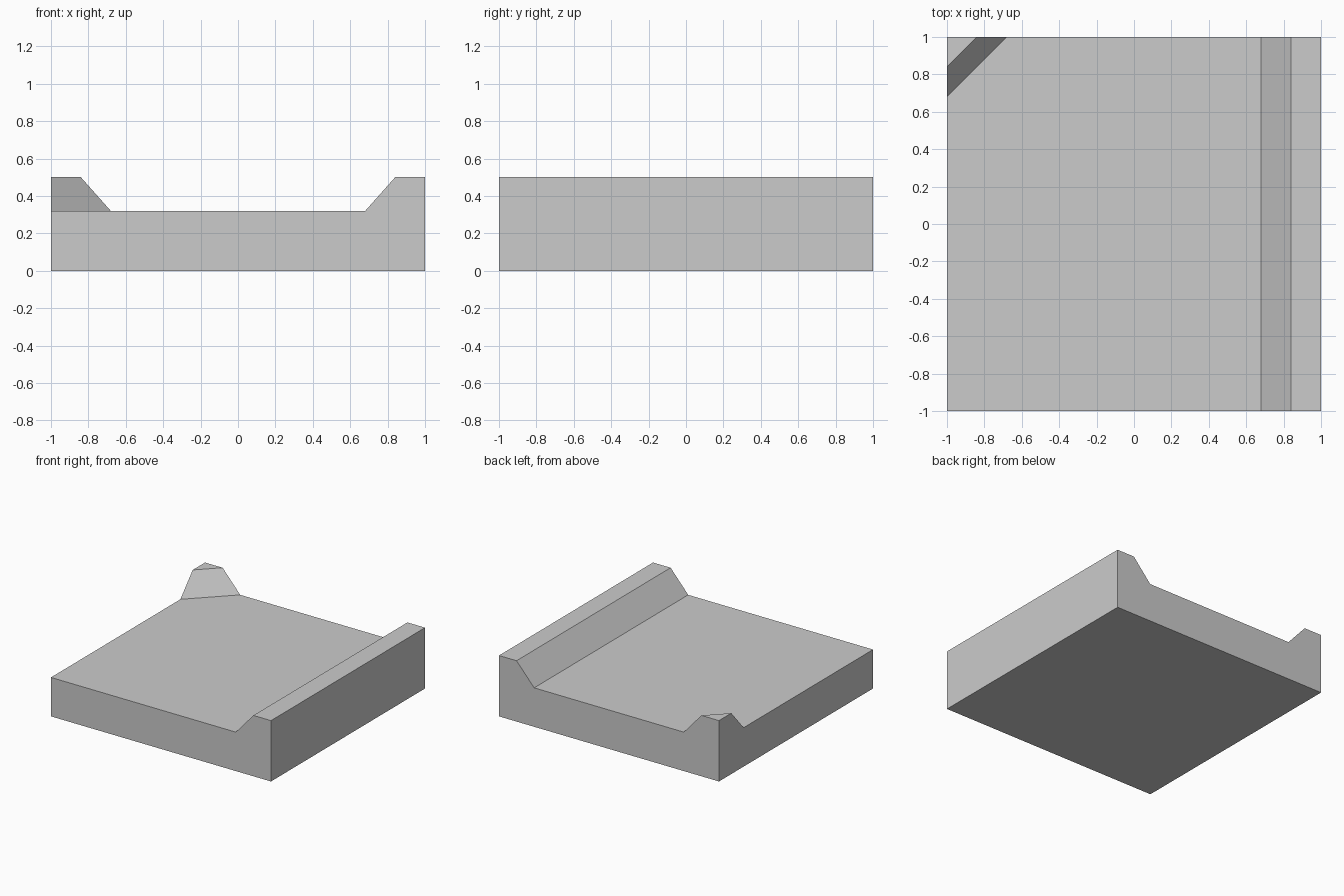
import bpy
import bmesh

cube = bpy.data.objects.get("Cube")
if cube:
    bpy.data.objects.remove(cube, do_unlink=True)

HALF, FLOOR, TOP = 1.0, 0.32, 0.5
FOOT, SLOPE = 0.32, 0.16 / (TOP - FLOOR)   # width at the floor, inset per unit height
REACH = 1.2                                # cutter overshoot past the block

# Plain grey material
grey = bpy.data.materials.new("light_grey")
grey.use_nodes = True
colour = (0.6, 0.6, 0.6, 1)
grey.diffuse_color = colour
grey.node_tree.nodes["Principled BSDF"].inputs["Base Color"].default_value = colour


def loft(name, bottom, top, z0, z1):
    """Closed solid between two matching outlines."""
    bm = bmesh.new()
    low = [bm.verts.new((x, y, z0)) for x, y in bottom]
    high = [bm.verts.new((x, y, z1)) for x, y in top]
    bm.faces.new(low)
    bm.faces.new(high)
    for i in range(len(low)):
        j = (i + 1) % len(low)
        bm.faces.new((low[i], low[j], high[j], high[i]))
    bmesh.ops.recalc_face_normals(bm, faces=bm.faces)
    mesh = bpy.data.meshes.new(name)
    bm.to_mesh(mesh)
    bm.free()
    mesh.materials.append(grey)
    obj = bpy.data.objects.new(name, mesh)
    bpy.context.collection.objects.link(obj)
    return obj


def hollow_outline(z):
    """Open floor area: straight bank on the left, diagonal corner at the back right."""
    width = FOOT - SLOPE * (z - FLOOR)
    bank = HALF - width
    diagonal = 2 * HALF - width            # line y = x + diagonal
    return [(-REACH, -REACH), (bank, -REACH), (bank, REACH),
            (REACH - diagonal, REACH), (-REACH, diagonal - REACH)]


# Full block
square = [(-HALF, -HALF), (HALF, -HALF), (HALF, HALF), (-HALF, HALF)]
tile = loft("ground_tile", square, square, 0, TOP)

# Sunken floor, leaving the raised bank and the corner mound
over = TOP + 0.1
cutter = loft("hollow_cutter", hollow_outline(FLOOR), hollow_outline(over), FLOOR, over)
cutter.hide_render = True
cut = tile.modifiers.new("hollow", 'BOOLEAN')
cut.operation = 'DIFFERENCE'
cut.solver = 'EXACT'
cut.object = cutter
bpy.context.view_layer.objects.active = tile
bpy.ops.object.modifier_apply(modifier=cut.name)
bpy.data.objects.remove(cutter, do_unlink=True)
